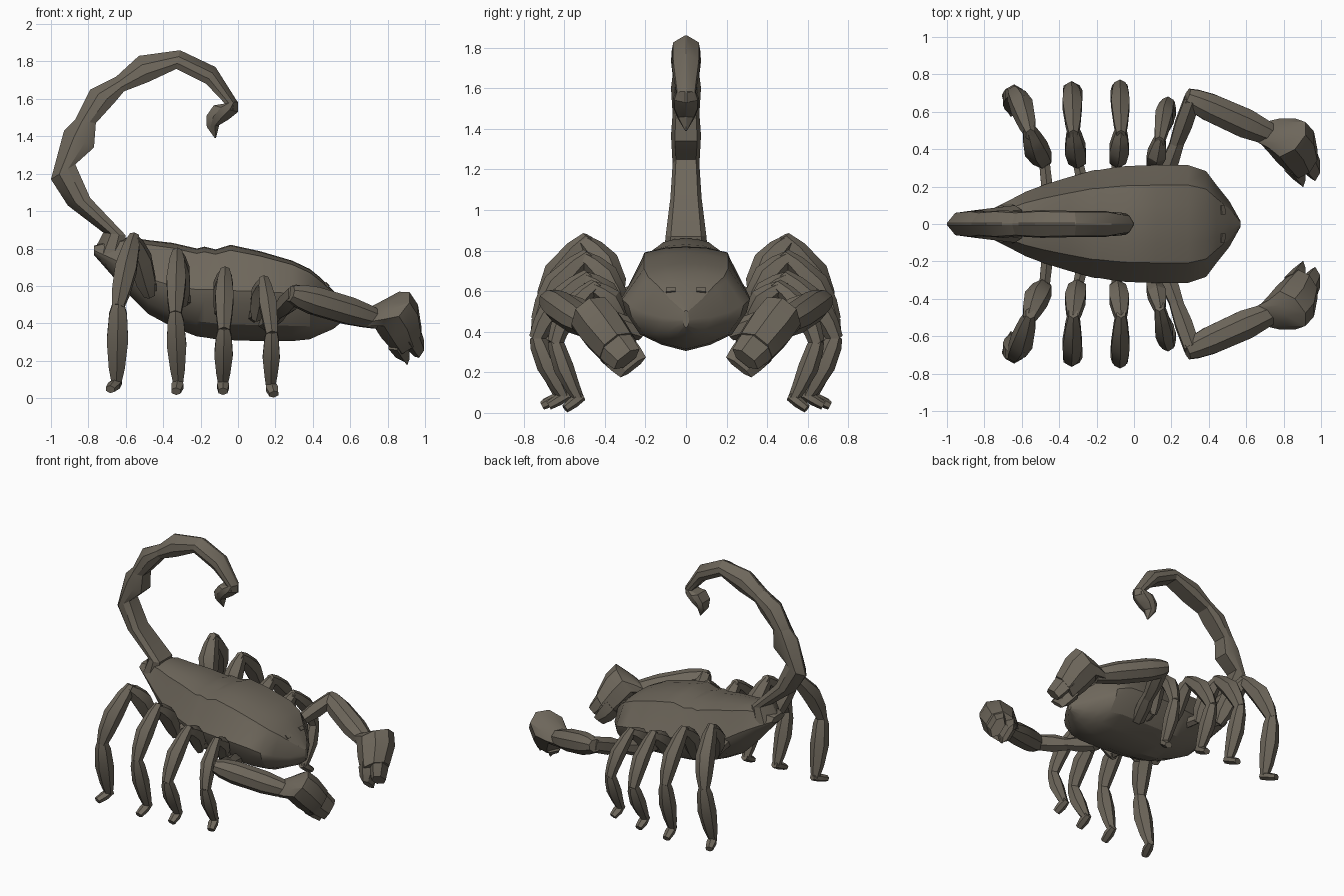
import bpy, bmesh, math
from mathutils import Vector as V

shell = bpy.data.materials.new("brown_grey_shell")
shell.diffuse_color = (0.155, 0.135, 0.105, 1)


def loft(name, rings, mirror=False):
    """Skin a list of equal-length vertex rings and cap both ends."""
    bm = bmesh.new()
    vs = [[bm.verts.new(p) for p in r] for r in rings]
    n = len(rings[0])
    for a, b in zip(vs, vs[1:]):
        for i in range(n):
            j = (i + 1) % n
            bm.faces.new((a[i], a[j], b[j], b[i]))
    bm.faces.new(vs[0][::-1])
    bm.faces.new(vs[-1])
    bmesh.ops.recalc_face_normals(bm, faces=bm.faces)
    me = bpy.data.meshes.new(name)
    bm.to_mesh(me)
    bm.free()
    me.materials.append(shell)
    ob = bpy.data.objects.new(name, me)
    bpy.context.collection.objects.link(ob)
    if mirror:
        mod = ob.modifiers.new("mirror", 'MIRROR')
        mod.use_axis = (False, True, False)
    bpy.ops.object.select_all(action='DESELECT')
    ob.select_set(True)
    bpy.context.view_layer.objects.active = ob
    bpy.ops.object.shade_smooth_by_angle(angle=math.radians(30))
    return ob


def ring(c, a, b, n):
    """Elliptical ring with half-axis vectors a and b."""
    return [V(c) + a * math.cos(t) + b * math.sin(t)
            for t in (math.tau * (i + .5) / n for i in range(n))]


def limb(name, p, q, profile, n=6, bow=0):
    """Tapered segment from p to q; profile = (position, x half-width, other half-width)."""
    p, q = V(p), V(q)
    d = (q - p).normalized()
    ref = V((1, 0, 0)) if abs(d.x) < .7 else V((0, 0, 1))
    u = (ref - d * ref.dot(d)).normalized()
    w = d.cross(u)
    loft(name, [ring(p.lerp(q, t) - w * bow * math.sin(math.pi * t), u * a, w * b, n)
                for t, a, b in profile], True)


# Body: x, half-width, bottom, widest height, top
body = [(-.77, .075, .765, .79, .815), (-.66, .13, .64, .74, .85), (-.58, .172, .55, .70, .86),
        (-.48, .21, .45, .64, .845), (-.35, .25, .38, .60, .83), (-.22, .287, .33, .58, .80),
        (-.18, .29, .325, .58, .81), (-.12, .30, .315, .58, .795), (-.04, .31, .31, .575, .82),
        (.12, .315, .305, .57, .785), (.29, .315, .305, .56, .735), (.385, .283, .315, .53, .69),
        (.44, .21, .34, .495, .645), (.51, .122, .37, .47, .575), (.57, .015, .42, .46, .505)]
rings = []
for x, w, bot, mid, top in body:
    h, g = top - mid, mid - bot
    half = [(.32 * w, top - .02 * h), (.66 * w, top - .12 * h), (.70 * w, top - .24 * h), (w, mid),
            (.95 * w, mid - .25 * g), (.72 * w, mid - .68 * g), (.38 * w, mid - .88 * g)]
    rings.append([(x, 0, top)] + [(x, y, z) for y, z in half] + [(x, 0, bot)]
                 + [(x, -y, z) for y, z in half[::-1]])
loft("body", rings)

# Eyes: thin raised plates on the sloping brow
n = V((.7, .12, .7)).normalized()
u = V((0, 1, 0)).cross(n).normalized() * .014
v = n.cross(u).normalized() * .024
e = V((.475, .075, .606))
loft("eye", [[e + n * k + u * a + v * b for a, b in ((-1, -1), (1, -1), (1, 1), (-1, 1))]
             for k in (-.004, .005)], True)

# Tail: outer x, z, inner x, z, half-width
tail = [(-.77, .79, -.62, .74, .112), (-.72, .885, -.60, .87, .10), (-.91, 1.03, -.79, 1.07, .077),
        (-1.0, 1.17, -.87, 1.25, .066), (-.93, 1.43, -.77, 1.34, .074), (-.87, 1.49, -.76, 1.47, .066),
        (-.79, 1.65, -.66, 1.58, .074), (-.65, 1.72, -.61, 1.64, .066), (-.53, 1.83, -.48, 1.69, .074),
        (-.31, 1.86, -.33, 1.76, .07), (-.12, 1.77, -.17, 1.68, .07), (0, 1.58, -.07, 1.575, .048),
        (0, 1.53, -.08, 1.555, .045)]
section = [(0, .08), (.34, .9), (.7, 1), (1, .75), (1, -.75), (.7, -1), (.34, -.9), (0, -.08)]


def tail_rings(rows):
    return [[(a + (c - a) * t, w * s, b + (d - b) * t) for t, s in section] for a, b, c, d, w in rows]


for i, (lo, hi) in enumerate(((0, 1), (1, 3), (3, 5), (5, 7), (7, 9), (9, 12))):
    loft(f"tail_segment_{i + 1}", tail_rings(tail[lo:hi + 1]))
loft("stinger", tail_rings([(.0, 1.585, -.07, 1.575, .05), (0, 1.53, -.13, 1.565, .064),
                            (-.05, 1.49, -.168, 1.51, .062), (-.10, 1.46, -.167, 1.45, .042),
                            (-.118, 1.39, -.124, 1.39, .004)]))

# Legs: root, hip, knee, shin joint, ankle, toe, thickness
legs = [("rear", (-.46, .15, .60), (-.48, .34, .58), (-.56, .50, .845), (-.64, .70, .50), (-.65, .61, .08), (-.68, .69, .05), 1.1),
        ("mid_rear", (-.27, .2, .53), (-.30, .33, .53), (-.325, .50, .765), (-.335, .725, .46), (-.32, .62, .08), (-.33, .70, .04), 1),
        ("mid_front", (-.10, .2, .47), (-.09, .33, .47), (-.07, .50, .665), (-.075, .735, .37), (-.08, .60, .08), (-.08, .67, .04), .95),
        ("front", (.08, .2, .44), (.10, .32, .45), (.14, .46, .62), (.18, .645, .35), (.175, .53, .07), (.19, .59, .025), .88)]
for nm, root, hip, knee, joint, ankle, toe, s in legs:
    limb(nm + "_hip", root, hip, [(0, .036, .04), (1.1, .032, .035)])
    limb(nm + "_thigh", hip, knee, [(-.1, .03 * s, .03), (.15, .054 * s, .06 * s), (.55, .064 * s, .066 * s),
                                    (.85, .048 * s, .052 * s), (1.05, .03 * s, .035)], bow=.03)
    limb(nm + "_tibia", knee, joint, [(-.08, .028, .035), (.12, .045 * s, .05 * s), (.5, .06 * s, .067 * s),
                                      (.82, .05 * s, .055 * s), (1.04, .035, .04)], bow=.033)
    limb(nm + "_shin", joint, ankle, [(-.03, .033, .035), (.12, .05 * s, .05 * s), (.45, .06 * s, .057 * s),
                                      (.8, .045 * s, .042 * s), (1, .03, .028)], bow=.01)
    limb(nm + "_foot", ankle, toe, [(-.3, .025, .025), (.4, .037, .028), (1.1, .028, .022)])

# Claw arms
limb("arm_root", (.15, .22, .40), (.23, .43, .47), [(0, .045, .045), (.6, .05, .055), (1.05, .04, .04)])
limb("upper_arm", (.22, .41, .46), (.31, .66, .555), [(0, .04, .04), (.5, .052, .062), (1.02, .05, .055)])
limb("forearm", (.28, .68, .56), (.73, .478, .425), [(0, .045, .05), (.1, .066, .066), (.28, .08, .08),
                                                     (.7, .078, .085), (.9, .066, .07), (1.03, .055, .06)], 8)

# Claw: bulky palm, then two short fingers closed side by side
A = V((.78, .39, .49)).normalized()
B = V((0, .78, -.62))
palm = [((.68, .49, .435), .055, .065), ((.75, .485, .455), .095, .09), ((.82, .462, .478), .135, .115),
        ((.865, .41, .41), .135, .12), ((.908, .335, .315), .10, .105)]
loft("claw_palm", [ring(c, A * a, B * b, 8) for c, a, b in palm], True)
tip = V((.945, .28, .25))
for nm, k, size in (("outer", .03, .062), ("inner", -.052, .028)):
    base = V((.89, .365, .345)) + A * k
    end = tip + A * k
    loft(nm + "_finger", [ring(base, A * .065, B * .10, 6), ring(base.lerp(end, .55), A * .053, B * .092, 6),
                          ring(end, A * size * .65, B * .08, 6)], True)
